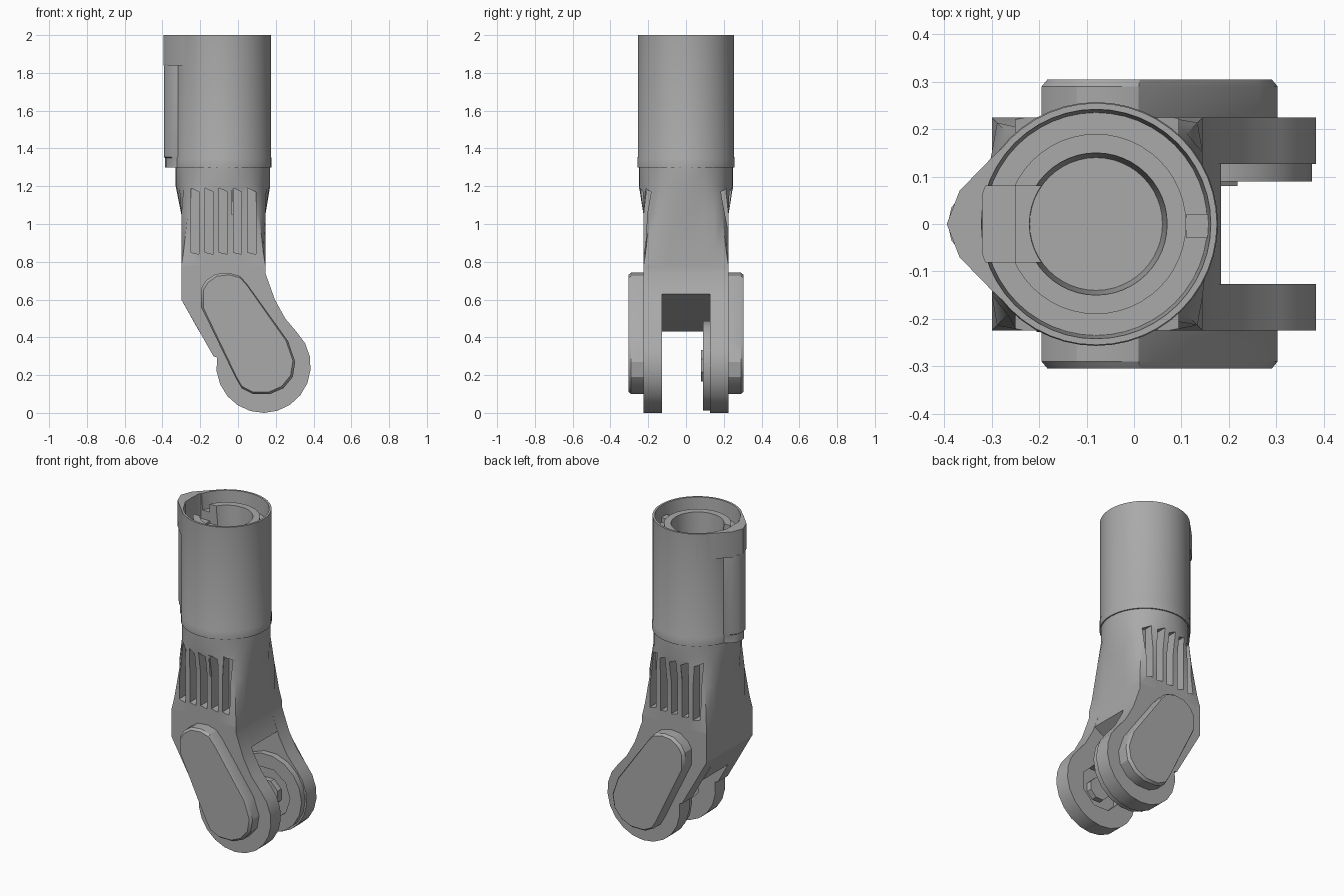
import bpy, bmesh
from math import sin, cos, radians, pi
from mathutils import Vector

if "Cube" in bpy.data.objects:
    bpy.data.objects.remove(bpy.data.objects["Cube"])

grey = bpy.data.materials.new("matte_grey")
grey.use_nodes = True
GREY = (0.4, 0.4, 0.4, 1)
grey.diffuse_color = GREY
grey.node_tree.nodes["Principled BSDF"].inputs["Base Color"].default_value = GREY

AXIS = -0.08          # x of the tube centre
PIVOT = (0.135, 0.25)  # x, z of the fork pivot


def smooth(obj):
    bpy.ops.object.select_all(action='DESELECT')
    obj.select_set(True)
    bpy.context.view_layer.objects.active = obj
    bpy.ops.object.shade_smooth_by_angle(angle=radians(28))


def loft(name, rings, capped=True, smoothed=True):
    """Skin a stack of equal-length point rings."""
    bm = bmesh.new()
    loops = [[bm.verts.new(p) for p in ring] for ring in rings]
    n = len(loops[0])
    for a, b in zip(loops, loops[1:]):
        for i in range(n):
            j = (i + 1) % n
            bm.faces.new((a[i], a[j], b[j], b[i]))
    if capped:
        bm.faces.new(loops[0][::-1])
        bm.faces.new(loops[-1])
    bmesh.ops.recalc_face_normals(bm, faces=bm.faces)
    mesh = bpy.data.meshes.new(name)
    bm.to_mesh(mesh)
    bm.free()
    obj = bpy.data.objects.new(name, mesh)
    bpy.context.collection.objects.link(obj)
    mesh.materials.append(grey)
    if smoothed:
        smooth(obj)
    return obj


def along_y(outline, y):
    return [Vector((x, y, z)) for x, z in outline]


def along_z(outline, z):
    return [Vector((x, y, z)) for x, y in outline]


def prism(name, outline, lo, hi, place=along_y):
    return loft(name, [place(outline, lo), place(outline, hi)])


def arc(centre, r, start, end, steps):
    angles = [radians(start + (end - start) * i / steps) for i in range(steps + 1)]
    return [(centre[0] + r * cos(a), centre[1] + r * sin(a)) for a in angles]


def circle(centre, r, n, turn=0):
    return arc(centre, r, turn, turn + 360, n)[:-1]


def rect(x0, x1, y0, y1):
    return [(x0, y0), (x1, y0), (x1, y1), (x0, y1)]


def cut(target, cutter):
    cutter.hide_render = True
    mod = target.modifiers.new("cut", 'BOOLEAN')
    mod.operation = 'DIFFERENCE'
    mod.solver = 'EXACT'
    mod.object = cutter
    bpy.ops.object.select_all(action='DESELECT')
    target.select_set(True)
    bpy.context.view_layer.objects.active = target
    bpy.ops.object.modifier_apply(modifier=mod.name)
    bpy.data.objects.remove(cutter)
    smooth(target)


# Tube with a recessed socket and raised inner ring at the top
profile = [(0.01, 1.3), (0.257, 1.3), (0.257, 1.35), (0.255, 1.355), (0.255, 2),
           (0.242, 2), (0.235, 1.9), (0.19, 1.9), (0.19, 1.95), (0.15, 1.95),
           (0.14, 1.82), (0.01, 1.82)]
tube = loft("tube", [along_z(circle((AXIS, 0), r, 48), z) for r, z in profile])
cut(tube, prism("socket_keyway", rect(-0.32, -0.15, -0.08, 0.08), 1.83, 2.05, along_z))
prism("socket_key", rect(0.11, 0.165, -0.03, 0.02), 1.85, 1.93, along_z)

# Fin on the right of the tube: narrow rib below, wider hood above
half = [(-0.25, 0.1), (-0.31, 0.092), (-0.355, 0.072), (-0.385, 0.035)]
rib = half + [(-0.393, 0)] + [(x, -y) for x, y in reversed(half)]
lower = [(AXIS + (x - AXIS) * 0.975, y) for x, y in rib]
loft("fin_rib", [along_z(lower, 1.3), along_z(lower, 1.35),
                 along_z(rib, 1.355), along_z(rib, 1.845)])
half = [(-0.226, 0.209), (-0.3, 0.14), (-0.368, 0.07)]
hood = half + [(-0.395, 0)] + [(x, -y) for x, y in reversed(half)]
hood += arc((AXIS, 0), 0.247, 235, 125, 14)
prism("fin_hood", hood, 1.84, 2, along_z)


# Neck blending from the round tube to a square block
def chamfered(k):
    ring = []
    for i in range(32):
        c, s = cos(i * pi / 16), sin(i * pi / 16)
        d = max(abs(c), abs(s), (abs(c) + abs(s)) / k)
        ring.append((-0.0775 + 0.2225 * c / d, 0.225 * s / d))
    return ring


round_ring = circle((AXIS, 0), 0.25, 32)
neck = loft("neck", [along_z(chamfered(2), 0.78), along_z(chamfered(1.9), 0.85),
                     along_z(chamfered(1.7), 1.05), along_z(round_ring, 1.2),
                     along_z(round_ring, 1.31)])

# Vent slots on front and back of the neck
for side in (-1, 1):
    for i in range(5):
        x = -0.228 + i * 0.075
        slot = [(x - 0.022, 0.85), (x + 0.022, 0.84), (x + 0.022, 1.17), (x - 0.022, 1.19)]
        cut(neck, prism("vent_slot", slot, side * 0.16, side * 0.3))

# Forked lower body: two prongs joined by a web
prong = [(-0.3, 0.78), (0.145, 0.78), (0.145, 0.74), (0.195, 0.6), (0.25, 0.5)]
prong += arc(PIVOT, 0.25, 45, -190, 14) + [(-0.13, 0.3), (-0.3, 0.6)]
front_prong = prism("front_prong", prong, -0.225, -0.127)
back_prong = prism("back_prong", prong, 0.127, 0.225)
web = [(-0.3, 0.78), (0.145, 0.78), (0.145, 0.74), (0.183, 0.63), (0, 0.52),
       (-0.205, 0.43), (-0.3, 0.6)]
prism("fork_web", web, -0.127, 0.127)

# Pivot details inside the fork
cut(front_prong, prism("front_recess", circle(PIVOT, 0.14, 8, 22.5), -0.175, -0.1))
prism("front_hub", circle(PIVOT, 0.07, 8, 22.5), -0.18, -0.14)
disc = prism("back_pivot_disc", circle(PIVOT, 0.24, 18), 0.09, 0.13)
cut(disc, prism("disc_recess", circle(PIVOT, 0.16, 10), 0.05, 0.115))
prism("back_hub", circle(PIVOT, 0.09, 8, 22.5), 0.08, 0.13)

# Bevelled cover plates on both outer sides
plate = [(-0.195, 0.66), (-0.17, 0.7), (-0.12, 0.735), (-0.05, 0.742), (0.01, 0.725),
         (0.05, 0.68), (0.265, 0.38), (0.303, 0.27), (0.29, 0.19), (0.24, 0.13),
         (0.17, 0.1), (0.08, 0.1), (0.02, 0.13), (-0.01, 0.18), (-0.195, 0.56)]
inner = [(0.055 + (x - 0.055) * 0.95, 0.42 + (z - 0.42) * 0.965) for x, z in plate]
for label, side in (("front", -1), ("back", 1)):
    loft(label + "_cover_plate", [along_y(plate, side * 0.22), along_y(plate, side * 0.29),
                                  along_y(inner, side * 0.305)])
